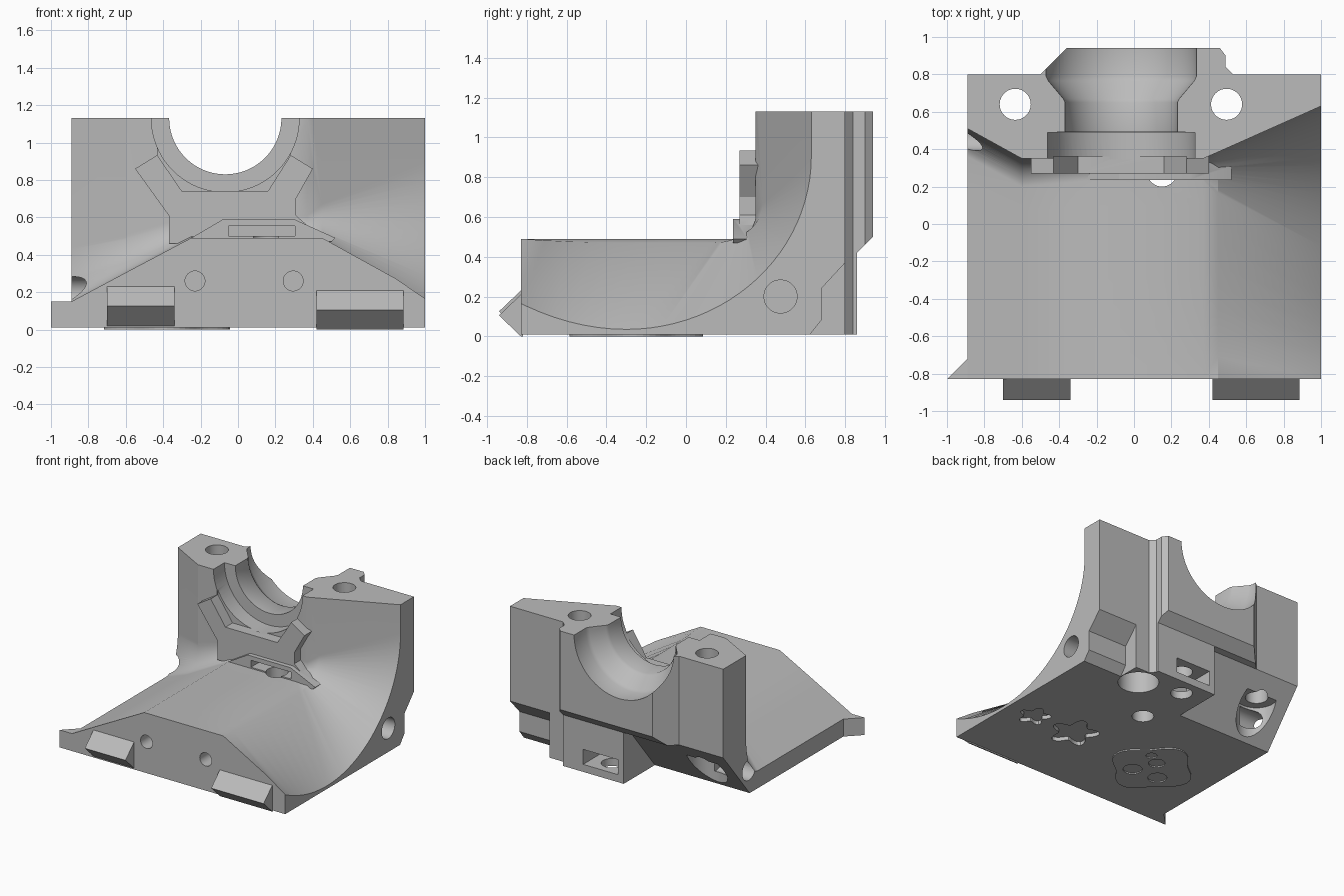
import bpy, bmesh, math
from mathutils import Matrix, Vector

cube = bpy.data.objects.get("Cube")
if cube:
    bpy.data.objects.remove(cube, do_unlink=True)

grey = bpy.data.materials.new("plain grey")
grey.use_nodes = True
grey.diffuse_color = (0.5, 0.5, 0.5, 1)
grey.node_tree.nodes["Principled BSDF"].inputs["Base Color"].default_value = (0.5, 0.5, 0.5, 1)

FLOOR, TOP = 0.01, 1.13
AXES = {  # maps profile (u, v) and depth d to x, y, z
    "x": lambda u, v, d: (d, u, v),
    "y": lambda u, v, d: (u, d, v),
    "z": lambda u, v, d: (u, v, d),
}


def loft(name, sections):
    """Skin a closed solid through rings with equal point counts."""
    bm = bmesh.new()
    rings = [[bm.verts.new(p) for p in ring] for ring in sections]
    n = len(rings[0])
    for a, b in zip(rings, rings[1:]):
        for i in range(n):
            j = (i + 1) % n
            bm.faces.new((a[i], a[j], b[j], b[i]))
    bm.faces.new(rings[0])
    bm.faces.new(rings[-1])
    if len(rings) > 2:
        bmesh.ops.triangulate(bm, faces=bm.faces[:])
    bmesh.ops.recalc_face_normals(bm, faces=bm.faces[:])
    mesh = bpy.data.meshes.new(name)
    bm.to_mesh(mesh)
    bm.free()
    mesh.materials.append(grey)
    ob = bpy.data.objects.new(name, mesh)
    bpy.context.collection.objects.link(ob)
    return ob


def prism(name, axis, pts, lo, hi):
    return loft(name, [[AXES[axis](u, v, d) for u, v in pts] for d in (lo, hi)])


def box(name, x, y, z):
    return prism(name, "z", [(x[0], y[0]), (x[1], y[0]), (x[1], y[1]), (x[0], y[1])], *z)


def circle(cu, cv, r, n=48):
    return [(cu + r * math.cos(math.tau * i / n), cv + r * math.sin(math.tau * i / n))
            for i in range(n)]


def rod(name, axis, cu, cv, r, lo, hi):
    return prism(name, axis, circle(cu, cv, r), lo, hi)


def combine(target, tool, op):
    mod = target.modifiers.new(op, "BOOLEAN")
    mod.operation, mod.solver, mod.object = op, "EXACT", tool
    bpy.ops.object.select_all(action="DESELECT")
    bpy.context.view_layer.objects.active = target
    target.select_set(True)
    bpy.ops.object.modifier_apply(modifier=mod.name)
    bpy.data.objects.remove(tool, do_unlink=True)


def cut(tool):
    combine(body, tool, "DIFFERENCE")


def add(tool):
    combine(body, tool, "UNION")


# Main block with the pointed front corner
body = prism("bearing_block", "z",
             [(-1, -.83), (1, -.83), (1, .8), (-.89, .8), (-.89, -.72)], FLOOR, TOP)


# Scoop that leaves the sloped deck and the upright wall
def scoop_ring(x, floor, wall, ry, rz, rise):
    pts = []
    for i in range(9):
        y = -.95 + (wall - ry + .95) * i / 9
        pts.append((x, y, floor + rise * (max(0, -.3 - y) / .53) ** 2))
    for i in range(25):
        a = math.pi / 2 * i / 24
        pts.append((x, wall - ry + ry * math.sin(a), floor + rz * (1 - math.cos(a))))
    return pts + [(x, wall, 1.4), (x, -.95, 1.4)]


cut(loft("scoop", [scoop_ring(*s) for s in (
    (-1.1, .15, .51, .15, .3, 0),
    (-.89, .15, .51, .15, .3, 0),
    (-.6, .305, .35, .15, .2, 0),
    (-.25, .49, .35, .12, .12, 0),
    (.37, .49, .35, .12, .12, 0),
    (.45, .47, .385, .25, .2, .02),
    (1, .035, .63, .93, .87, .13),
    (1.1, .035, .63, .93, .87, .13))]))

# Rear boss, its lower step and the undercuts beside it
boss = prism("rear_boss", "z", [(-.5, .7), (-.5, .8), (-.36, .94), (.46, .94), (.49, .9),
                                (.49, .84), (.54, .79), (.54, .7)], FLOOR, TOP)
combine(boss, prism("step", "x", [(.86, -.1), (.86, .42), (1.1, .66), (1.1, -.1)], -1, 1),
        "DIFFERENCE")
add(boss)
cut(prism("left_undercut", "x", [(.44, -.02), (.8, .42), (1.2, .42), (1.2, -.02)], -1.2, -.05))
cut(prism("right_undercut", "x", [(.6, -.02), (.68, .08), (.68, .24), (.8, .37),
                                  (1.2, .37), (1.2, -.02)], .65, 1.2))

# Front bracket with two arms, and the lip below it
add(prism("front_bracket", "y", [(-.37, .46), (-.37, .61), (-.55, .86), (-.42, .94), (.27, .94),
                                 (.4, .86), (.31, .7), (.31, .61), (.46, .48)], .27, .47))
add(prism("front_lip", "y", [(-.27, .47), (-.25, .49), (-.08, .59), (.3, .59),
                             (.52, .49), (.5, .47)], .235, .44))
cut(prism("angled_pocket", "y", [(-.3, .74), (.16, .74), (.28, .93), (.28, 1.2),
                                 (-.43, 1.2), (-.43, .93)], .1, .36))

# Stepped bore through the wall
BORE = [(.395, .345), (.395, .49), (.3, .491), (.3, .65), (.31, .67), (.39, .765),
        (.402, .79), (.402, 1.2)]
cut(loft("bore", [[(u, y, v) for u, v in circle(-.068, TOP, r, 80)] for r, y in BORE]))

# Bolt holes with counterbores, cross hole and front pin holes
for x in (-.635, .495):
    cut(rod("bolt_hole", "z", x, .64, .083, -.1, 1.3))
    cut(rod("counterbore", "z", x, .64, .15, -.1, .3))
for lo, hi in ((.7, 1.2), (-1.2, -.6)):
    cut(rod("cross_hole", "x", .475, .2, .083, lo, hi))
for x in (-.23, .295):
    cut(rod("pin_hole", "y", x, .26, .053, -1, -.5))

# Nut slots and the vertical holes that meet them
cut(box("front_nut_slot", (-.05, .305), (.1, .42), (.5, .555)))
cut(box("rear_nut_slot", (.0, .31), (.6, 1), (.07, .19)))
for y, top in ((.72, .3), (.28, .53)):
    cut(rod("nut_hole", "z", .15, y, .08, -.1, top))


# Decorative lobed recesses in the underside
def lobed(cx, cy, r, lobes, depth):
    n = 60
    return [(cx + r * (1 + depth * math.cos(lobes * t)) * math.cos(t),
             cy + r * (1 + depth * math.cos(lobes * t)) * math.sin(t))
            for t in (math.tau * i / n for i in range(n))]


for cx, r in ((.76, .1), (.38, .15)):
    cut(prism("recess", "z", lobed(cx, -.23, r, 5, .25), -.1, .04))

# Raised badge under the base
badge = prism("underside_badge", "z", lobed(-.38, -.25, .3, 4, .12), 0, .03)
for dx, dy, r in ((-.12, -.08, .07), (.1, -.1, .07), (.02, .08, .06), (.12, .14, .04)):
    combine(badge, rod("hole", "z", -.38 + dx, -.25 + dy, r, -.1, .1), "DIFFERENCE")

# Wedge catches on the front
for name, x0, x1, lo, hi in (("right_catch", -.7, -.34, .02, .23), ("left_catch", .42, .885, 0, .21)):
    prism(name, "x", [(-.82, lo), (-.83, lo), (-.94, (lo + hi) / 2), (-.83, hi), (-.82, hi)], x0, x1)

# Smooth curved walls, crisp edges
bpy.ops.object.select_all(action="DESELECT")
body.select_set(True)
bpy.context.view_layer.objects.active = body
bpy.ops.object.shade_smooth_by_angle(angle=math.radians(28))
